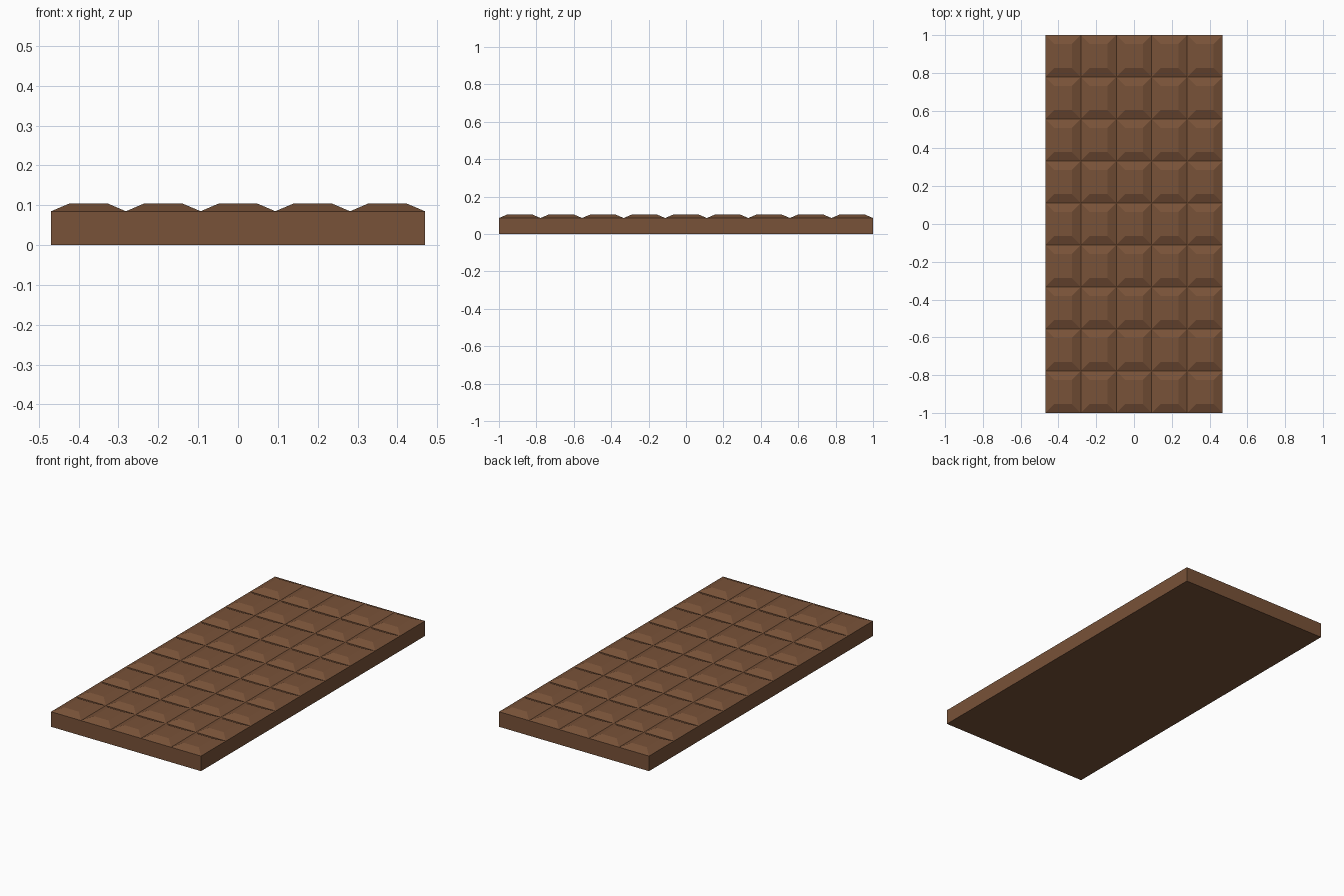
import bpy, bmesh

if "Cube" in bpy.data.objects:
    bpy.data.objects.remove(bpy.data.objects["Cube"])

COLS, ROWS = 5, 9
HX, HY = 0.469, 1.0          # half width and half length
BASE, TOP = 0.085, 0.105     # groove height and crown height
INSET = 0.047                # bevel run of each square

bm = bmesh.new()

# Slab top: a grid of squares
bmesh.ops.create_grid(bm, x_segments=COLS, y_segments=ROWS, size=1.0)
for v in bm.verts:
    v.co = (v.co.x * HX, v.co.y * HY, BASE)
squares = list(bm.faces)

# Slab sides and underside
rim = [e for e in bm.edges if e.is_boundary]
walls = bmesh.ops.extrude_edge_only(bm, edges=rim)["geom"]
for v in walls:
    if isinstance(v, bmesh.types.BMVert):
        v.co.z = 0.0
bmesh.ops.holes_fill(bm, edges=[e for e in bm.edges if e.is_boundary], sides=0)

# Raised, bevelled squares
bmesh.ops.inset_individual(bm, faces=squares, thickness=INSET, use_even_offset=True)
for f in squares:
    for v in f.verts:
        v.co.z = TOP
bmesh.ops.recalc_face_normals(bm, faces=bm.faces)

mesh = bpy.data.meshes.new("chocolate_bar")
bm.to_mesh(mesh)
bm.free()
bar = bpy.data.objects.new("chocolate_bar", mesh)
bpy.context.collection.objects.link(bar)

# Chocolate colour
mat = bpy.data.materials.new("chocolate")
mat.diffuse_color = (0.19, 0.085, 0.04, 1.0)
mat.use_nodes = True
mat.node_tree.nodes["Principled BSDF"].inputs["Base Color"].default_value = mat.diffuse_color
mesh.materials.append(mat)
